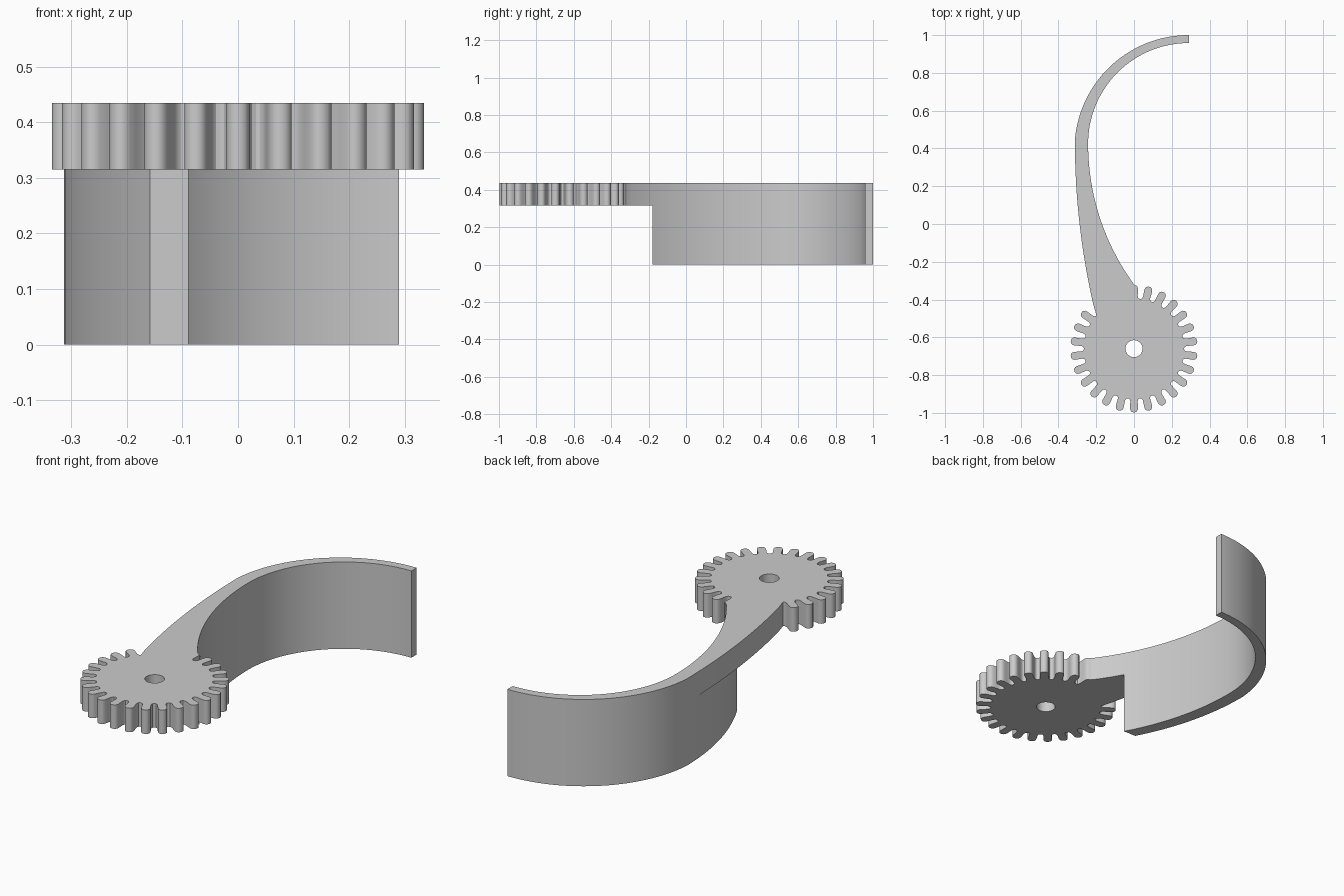
import bpy, bmesh
from math import radians, sin, cos, sqrt, pi

cube = bpy.data.objects.get("Cube")
if cube:
    bpy.data.objects.remove(cube, do_unlink=True)

grey = bpy.data.materials.new("light grey")
grey.use_nodes = True
colour = (0.6, 0.6, 0.6, 1)
grey.diffuse_color = colour
grey.node_tree.nodes["Principled BSDF"].inputs["Base Color"].default_value = colour

TOP, DECK = 0.435, 0.315
GEAR_Y, TEETH = -0.66, 26
PITCH = 360 / TEETH


def polar(cx, cy, r, deg):
    return cx + r * cos(radians(deg)), cy + r * sin(radians(deg))


def arc(cx, cy, r, a0, a1, n):
    return [polar(cx, cy, r, a0 + (a1 - a0) * i / n) for i in range(n + 1)]


def bow(x, y0, r, y_from, y_to, n):
    """Shallow arc that is vertical at (x, y0) and bends towards +x."""
    ys = [y_from + (y_to - y_from) * i / n for i in range(n + 1)]
    return [(x + r - sqrt(r * r - (y - y0) ** 2), y) for y in ys]


def slab(name, loops, z0, z1):
    """Extrude a flat outline, with optional holes, from z0 to z1."""
    bm = bmesh.new()
    edges = []
    for loop in loops:
        vs = [bm.verts.new((x, y, z0)) for x, y in loop]
        edges += [bm.edges.new((a, b)) for a, b in zip(vs, vs[1:] + vs[:1])]
    bmesh.ops.triangle_fill(bm, use_beauty=True, edges=edges)
    res = bmesh.ops.extrude_face_region(bm, geom=bm.faces[:], use_keep_orig=True)
    top = [g for g in res["geom"] if isinstance(g, bmesh.types.BMVert)]
    bmesh.ops.translate(bm, verts=top, vec=(0, 0, z1 - z0))
    bmesh.ops.recalc_face_normals(bm, faces=bm.faces[:])
    mesh = bpy.data.meshes.new(name)
    bm.to_mesh(mesh)
    bm.free()
    mesh.materials.append(grey)
    ob = bpy.data.objects.new(name, mesh)
    bpy.context.collection.objects.link(ob)
    bpy.ops.object.select_all(action="DESELECT")
    ob.select_set(True)
    bpy.context.view_layer.objects.active = ob
    bpy.ops.object.shade_smooth_by_angle(angle=radians(30))
    return ob


# Curves shared by the upper arm and the band below it
hook_outer = arc(0.29, 0.395, 0.605, 90, 175.7, 40)
hook_inner = arc(0.29, 0.425, 0.533, 180, 90, 40)

# Half a tooth, from the gap centre to the tip: radius, degrees from tooth centre
half = [(0.265, PITCH / 2), (0.267, 5.4), (0.272, 4.5), (0.28, 4.0), (0.30, 3.9),
        (0.317, 3.8), (0.327, 3.3), (0.334, 2.2), (0.337, 0.8)]

# Gear rim, leaving out the teeth that merge into the arm
rim = []
for k in range(4, TEETH + 1):
    mid = 90 + PITCH * k
    rim += [polar(0, GEAR_Y, r, mid - a) for r, a in half]
    if k < TEETH:
        rim += [polar(0, GEAR_Y, r, mid + a) for r, a in half[:0:-1]]

# Gear and tapering arm in one plate, with the shaft hole
outline = (hook_outer + bow(-0.313, 0.44, 3.9, 0.41, -0.43, 20) + rim
           + bow(-0.243, 0.425, 1.263, -0.315, 0.40, 30) + hook_inner)
hole = arc(0, GEAR_Y, 0.045, 0, 360, 40)[:-1]
slab("gear_and_arm", [outline, hole], DECK, TOP)

# Deep curved band under the arm, cut off square at its front end
band = (hook_outer + bow(-0.313, 0.44, 1.317, 0.41, -0.18, 20)
        + bow(-0.243, 0.425, 1.263, -0.18, 0.40, 20) + hook_inner)
slab("curved_band", [band], 0, DECK)
